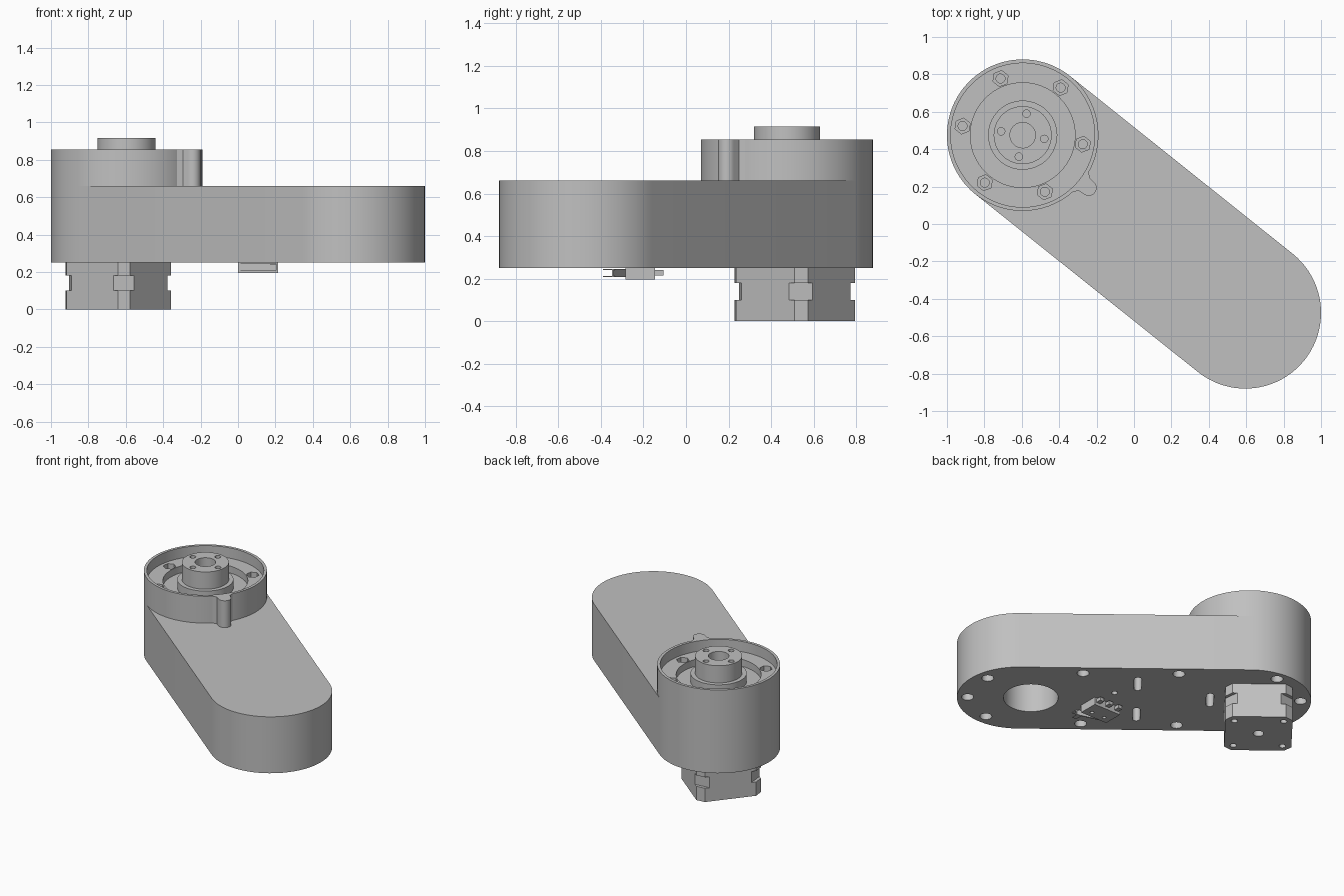
import bpy, bmesh, math
from mathutils import Matrix

cube = bpy.data.objects.get("Cube")
if cube:
    bpy.data.objects.remove(cube, do_unlink=True)

grey = bpy.data.materials.new("plain grey")
grey.use_nodes = True
colour = (0.53, 0.53, 0.53, 1)
grey.diffuse_color = colour
grey.node_tree.nodes["Principled BSDF"].inputs["Base Color"].default_value = colour

# Arm frame: local x runs from the drum end to the far end
TILT = Matrix.Rotation(math.atan2(-0.95, 1.19), 4, 'Z')
HALF = 0.7615
R = 0.405
BASE, TOP = 0.25, 0.66


def arc(x, y, r, start=0, end=360, n=64):
    full = abs(end - start) == 360
    steps = n if full else n + 1
    angles = [math.radians(start + (end - start) * i / n) for i in range(steps)]
    return [(x + r * math.cos(a), y + r * math.sin(a)) for a in angles]


def prism(name, pts, z0, z1, matrix=TILT):
    bm = bmesh.new()
    face = bm.faces.new([bm.verts.new((x, y, z0)) for x, y in pts])
    ext = bmesh.ops.extrude_face_region(bm, geom=[face])
    top = [v for v in ext["geom"] if isinstance(v, bmesh.types.BMVert)]
    bmesh.ops.translate(bm, verts=top, vec=(0, 0, z1 - z0))
    bmesh.ops.recalc_face_normals(bm, faces=bm.faces)
    bm.transform(matrix)
    mesh = bpy.data.meshes.new(name)
    bm.to_mesh(mesh)
    bm.free()
    mesh.materials.append(grey)
    obj = bpy.data.objects.new(name, mesh)
    bpy.context.collection.objects.link(obj)
    return obj


def cut(obj, pts, z0, z1, matrix=TILT):
    tool = prism("cutter", pts, z0, z1, matrix)
    tool.hide_render = True
    mod = obj.modifiers.new("cut", 'BOOLEAN')
    mod.operation = 'DIFFERENCE'
    mod.solver = 'EXACT'
    mod.object = tool
    bpy.context.view_layer.objects.active = obj
    bpy.ops.object.modifier_apply(modifier=mod.name)
    bpy.data.objects.remove(tool, do_unlink=True)


def box(x0, x1, y0, y1):
    return [(x0, y0), (x1, y0), (x1, y1), (x0, y1)]


# Arm housing
arm = prism("arm_housing", arc(HALF, 0, R, -90, 90, 40) + arc(-HALF, 0, R, 90, 270, 40), BASE, TOP)
cut(arm, arc(0.68, 0, 0.18), BASE - 0.05, 0.6)
screws = [(-HALF - 0.335, 0), (HALF + 0.335, 0)]
for side in (-1, 1):
    screws += [(x, side * y) for x, y in
               ((-0.935, 0.287), (-0.288, 0.337), (0.344, 0.332), (0.97, 0.252))]
for x, y in screws:
    cut(arm, arc(x, y, 0.04, n=24), BASE - 0.02, BASE + 0.06)
for x, y in ((-0.02, 0.2), (-0.02, -0.2), (-0.5, 0)):
    slot = arc(x, y + 0.06, 0.025, 0, 180, 10) + arc(x, y - 0.06, 0.025, 180, 360, 10)
    cut(arm, slot, BASE - 0.02, BASE + 0.12)
cut(arm, arc(0.13, 0.08, 0.02, n=16), BASE - 0.02, BASE + 0.06)

# Open drum with nut pockets
RIM = 0.855
FLOOR = 0.78
WELL = 0.73
drum = prism("drum", arc(-HALF, 0, R, n=80), TOP, RIM)
cut(drum, arc(-HALF, 0, 0.385, n=80), FLOOR, 1)
cut(drum, arc(-HALF, 0, 0.28), WELL, 1)
for k in range(6):
    a = math.radians(30 + 60 * k)
    x, y = -HALF + 0.325 * math.cos(a), 0.325 * math.sin(a)
    cut(drum, arc(x, y, 0.043, n=6), FLOOR - 0.04, 0.83)
    cut(drum, arc(x, y, 0.024, n=20), FLOOR - 0.09, 0.83)

# Rounded rib on the drum wall
rib_x = -HALF + 0.452
rib = [(-HALF + 0.39, -0.08), (-HALF + 0.42, -0.045)]
rib += arc(rib_x, 0, 0.042, -90, 90, 16)
rib += [(x, -y) for x, y in reversed(rib[:2])]
prism("drum_rib", rib, TOP, RIM)

# Output hub
flange = prism("hub_flange", arc(-HALF, 0, 0.185), WELL, 0.79)
hub = prism("output_hub", arc(-HALF, 0, 0.155), 0.79, 0.915)
for part in (flange, hub):
    cut(part, arc(-HALF, 0, 0.068, n=40), WELL - 0.05, 1)
for k in range(4):
    a = math.radians(28.6 + 90 * k)
    cut(hub, arc(-HALF + 0.117 * math.cos(a), 0.117 * math.sin(a), 0.02, n=20), 0.83, 1)


# Square motor in three layers with cut corners
MOTOR = -HALF - 0.058


def chamfered(c, h=0.2216):
    k = h - c
    pts = [(h, -k), (h, k), (k, h), (-k, h), (-h, k), (-h, -k), (-k, -h), (k, -h)]
    return [(MOTOR + x, y) for x, y in pts]


cap = prism("motor_end_cap", chamfered(0.046), 0, 0.1)
prism("motor_core", chamfered(0.078), 0.1, 0.18)
prism("motor_front_cap", chamfered(0.046), 0.18, BASE)
cut(cap, arc(MOTOR, 0, 0.035, n=32), -0.02, 0.06)
for sx in (-1, 1):
    for sy in (-1, 1):
        cut(cap, arc(MOTOR + sx * 0.162, sy * 0.162, 0.022, n=20), -0.02, 0.05)

# Limit switch under the arm, square to the world axes
WORLD = Matrix.Identity(4)
switch = prism("switch_body", box(0, 0.215, -0.285, -0.145), 0.195, BASE, WORLD)
for x in (0.055, 0.16):
    cut(switch, arc(x, -0.24, 0.013, n=16), 0.18, 0.235, WORLD)
for i, x in enumerate((0.03, 0.108, 0.185)):
    prism(f"switch_terminal_{i + 1}", box(x - 0.017, x + 0.017, -0.145, -0.105), 0.215, 0.24, WORLD)
lever = [(0.01, -0.284), (0.205, -0.34), (0.205, -0.348), (0.01, -0.292)]
prism("switch_lever", lever, 0.207, 0.245, WORLD)
for name, z in (("lower", 0.207), ("upper", 0.241)):
    prism(f"lever_prong_{name}", box(0.17, 0.205, -0.39, -0.335), z, z + 0.004, WORLD)

# Smooth curved walls, keep edges crisp
bpy.ops.object.select_all(action='DESELECT')
for obj in bpy.context.collection.objects:
    if obj.type == 'MESH' and grey.name in obj.data.materials:
        obj.select_set(True)
bpy.context.view_layer.objects.active = arm
bpy.ops.object.shade_smooth_by_angle(angle=math.radians(30))
